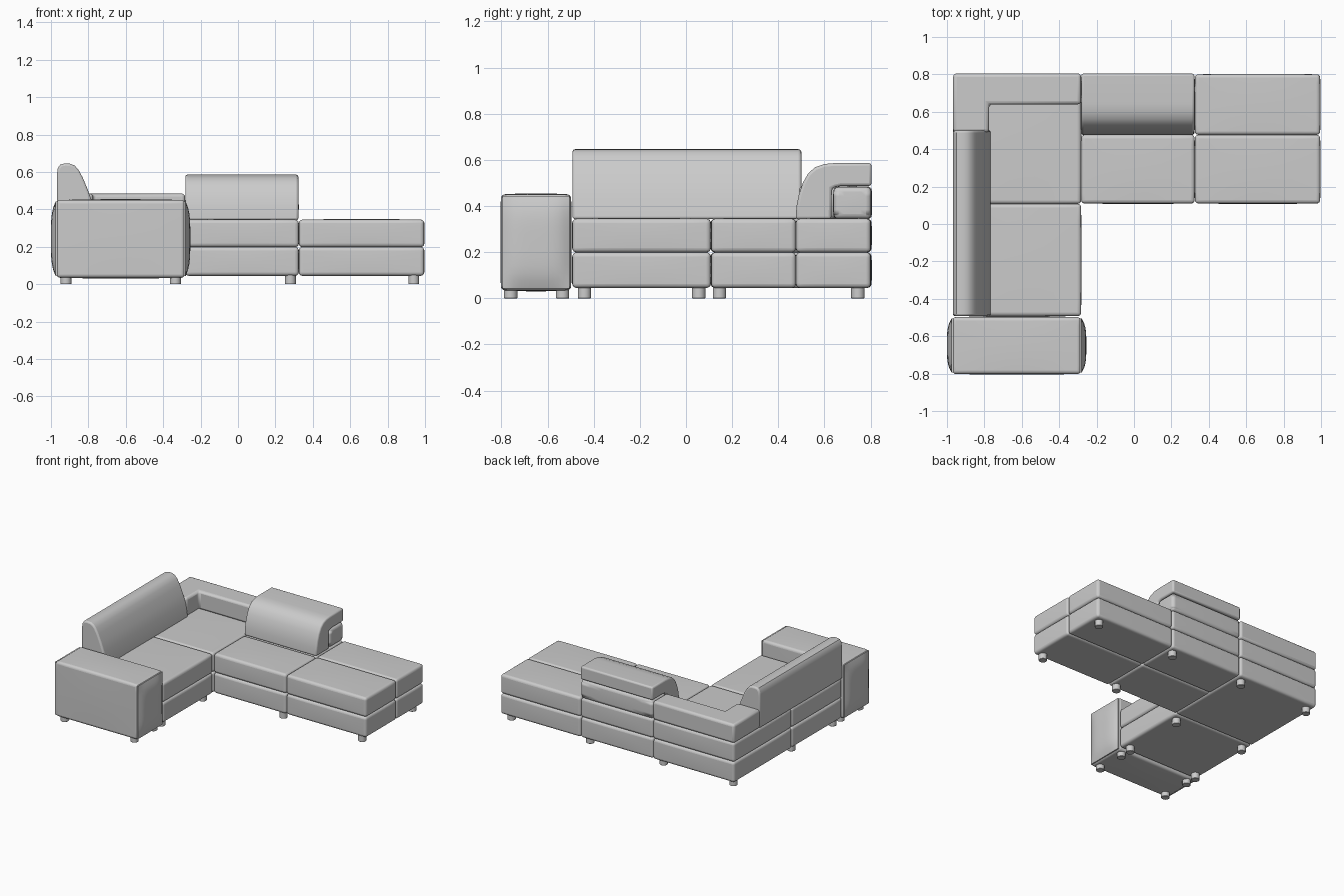
import bpy, bmesh
from mathutils import Vector

if "Cube" in bpy.data.objects:
    bpy.data.objects.remove(bpy.data.objects["Cube"])


def finish(name, bm, bevel, segments=4):
    bmesh.ops.recalc_face_normals(bm, faces=bm.faces[:])
    me = bpy.data.meshes.new(name)
    bm.to_mesh(me)
    bm.free()
    ob = bpy.data.objects.new(name, me)
    bpy.context.collection.objects.link(ob)
    if bevel:
        m = ob.modifiers.new("rounding", 'BEVEL')
        m.width, m.segments = bevel, segments
        m.limit_method, m.angle_limit = 'ANGLE', 0.9
    bpy.context.view_layer.objects.active = ob
    ob.select_set(True)
    bpy.ops.object.shade_smooth_by_angle(angle=0.7)
    ob.select_set(False)
    return ob


def cushion(name, x, y, z, bevel=0.018, puff=(0.003, 0.003, 0.004), power=2, cuts=6):
    """Box between coordinate pairs, its faces swollen outward by puff."""
    lo, hi = Vector((x[0], y[0], z[0])), Vector((x[1], y[1], z[1]))
    mid, half = (lo + hi) / 2, (hi - lo) / 2
    bm = bmesh.new()
    bmesh.ops.create_cube(bm, size=2)
    bmesh.ops.subdivide_edges(bm, edges=bm.edges[:], cuts=cuts, use_grid_fill=True)
    for v in bm.verts:
        u = v.co.copy()
        for i in range(3):
            a, b = u[(i + 1) % 3], u[(i + 2) % 3]
            swell = (1 - abs(a) ** power) * (1 - abs(b) ** power)
            v.co[i] = mid[i] + u[i] * (half[i] + puff[i] * swell)
    return finish(name, bm, bevel)


def prism(name, pts, start, end, place, bevel=0.012):
    """Extrude a 2D profile; place(a, b, t) maps it into space."""
    bm = bmesh.new()
    face = bm.faces.new([bm.verts.new(place(a, b, start)) for a, b in pts])
    new = bmesh.ops.extrude_face_region(bm, geom=[face])['geom']
    shift = Vector(place(0, 0, end)) - Vector(place(0, 0, start))
    bmesh.ops.translate(bm, vec=shift, verts=[g for g in new if isinstance(g, bmesh.types.BMVert)])
    return finish(name, bm, bevel, 3)


# Base and seat layers of every module
modules = {
    "chaise": ((-0.965, -0.283), (-0.492, 0.107)),
    "corner": ((-0.965, -0.283), (0.108, 0.803)),
    "middle_front": ((-0.282, 0.324), (0.11, 0.476)),
    "middle_rear": ((-0.282, 0.324), (0.477, 0.8)),
    "ottoman_front": ((0.326, 0.995), (0.11, 0.476)),
    "ottoman_rear": ((0.326, 0.995), (0.477, 0.8)),
}
for name, (x, y) in modules.items():
    cushion(name + "_base", x, y, (0.045, 0.199), puff=(0.003, 0.003, 0))
    cushion(name + "_seat", x, y, (0.199, 0.345))

# Low L-shaped corner back
prism("corner_low_back",
      [(-0.967, 0.49), (-0.775, 0.49), (-0.775, 0.64), (-0.283, 0.64), (-0.283, 0.805), (-0.967, 0.805)],
      0.343, 0.485, lambda a, b, t: (a, b, t), 0.018)

# Tall sloping backrest on the left side
prism("left_backrest",
      [(-0.968, 0.343), (-0.968, 0.59), (-0.963, 0.622), (-0.95, 0.64), (-0.925, 0.646),
       (-0.895, 0.644), (-0.873, 0.634), (-0.853, 0.612), (-0.83, 0.57), (-0.805, 0.51),
       (-0.783, 0.45), (-0.765, 0.343)],
      -0.492, 0.5, lambda a, b, t: (a, t, b))

# Middle backrest hooked over its low rear block
cushion("middle_low_back", (-0.28, 0.322), (0.64, 0.802), (0.345, 0.482), 0.02)
prism("middle_backrest",
      [(0.475, 0.343), (0.479, 0.4), (0.489, 0.45), (0.506, 0.5), (0.53, 0.542), (0.56, 0.568),
       (0.6, 0.582), (0.645, 0.586), (0.804, 0.586), (0.804, 0.487), (0.67, 0.487),
       (0.645, 0.481), (0.632, 0.475), (0.63, 0.343)],
      -0.282, 0.323, lambda a, b, t: (t, a, b))

# Arm block with swollen end panels
cushion("arm_body", (-0.97, -0.285), (-0.802, -0.498), (0.035, 0.45), 0.018, (0, 0.003, 0.005))
for side, x in (("left", (-0.975, -0.966)), ("right", (-0.289, -0.28))):
    cushion("arm_%s_panel" % side, x, (-0.795, -0.505), (0.043, 0.443), 0, (0.025, 0, 0), 4, 11)

# Feet
feet = [(x, y) for x in (-0.92, -0.335) for y in (-0.76, -0.535, -0.44, 0.055, 0.745)]
feet += [(x, y) for x in (0.28, 0.94) for y in (0.145, 0.745)]
for x, y in feet:
    bm = bmesh.new()
    bmesh.ops.create_cone(bm, cap_ends=True, segments=24, radius1=0.029, radius2=0.029, depth=0.05)
    bmesh.ops.translate(bm, vec=(x, y, 0.025), verts=bm.verts[:])
    finish("foot", bm, 0.002, 1)
